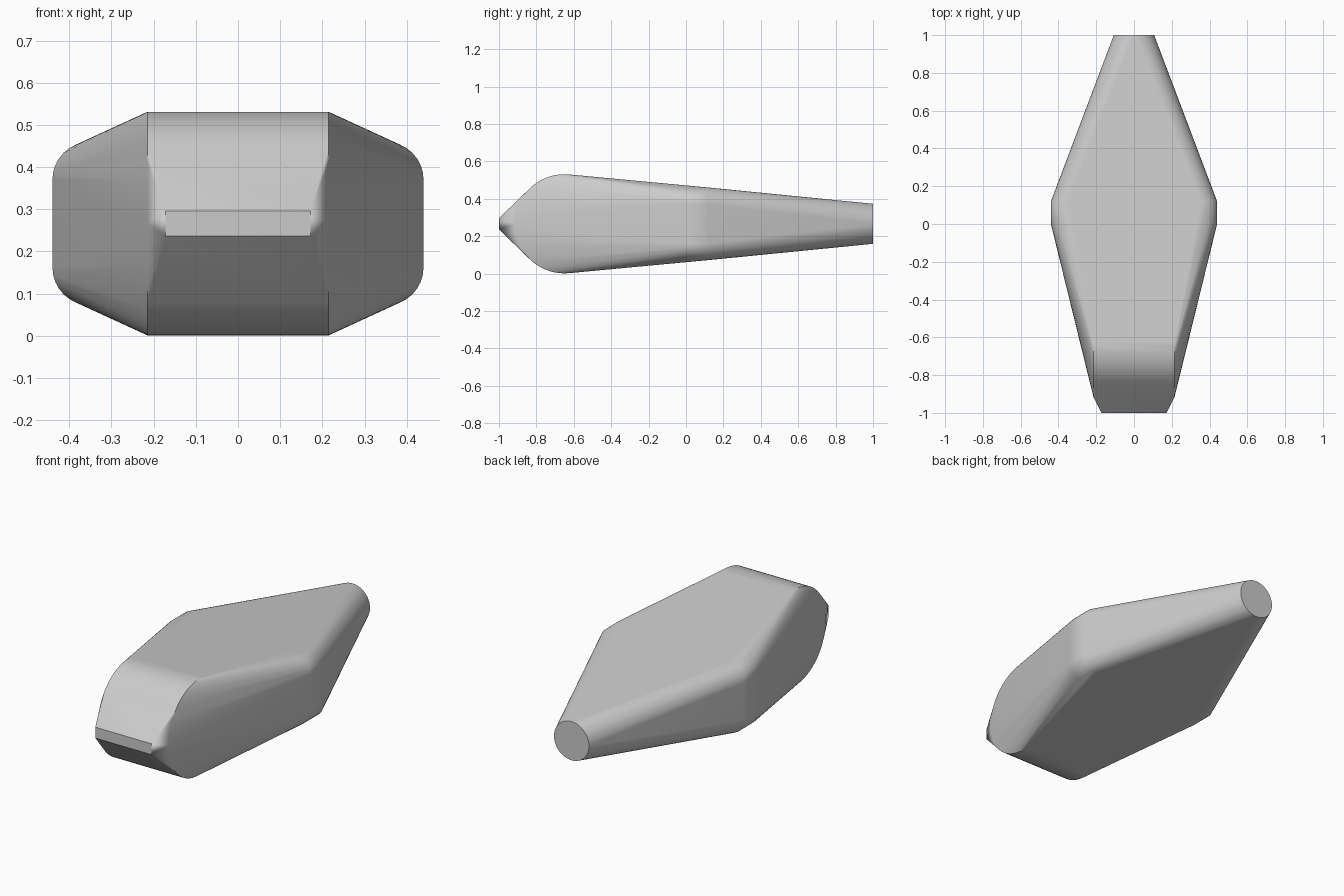
import bpy, bmesh, math

cube = bpy.data.objects.get("Cube")
if cube:
    bpy.data.objects.remove(cube, do_unlink=True)

MID_Z = 0.266


def circle(radius, count):
    """Points of a circle as (a, b) pairs."""
    for i in range(count):
        t = 2 * math.pi * i / count
        yield radius * math.cos(t), radius * math.sin(t)


points = []

# Round tail end
points += [(a, 1.0, MID_Z + b) for a, b in circle(0.107, 48)]

for side in (-1, 1):
    # Thick front roller lying across the body
    points += [(side * 0.215, -0.65 + a, MID_Z + b) for a, b in circle(0.265, 64)]
    # Narrow nose edge
    points += [(side * 0.172, -1.0, MID_Z + dz) for dz in (-0.03, 0.03)]
    # Rounded side shoulders, each a short rod along the body
    for up in (-1, 1):
        points += [(side * 0.35 + a, y, MID_Z + up * 0.104 + b)
                   for y in (0.0, 0.12) for a, b in circle(0.09, 32)]

# Wrap one tight skin around all the parts
bm = bmesh.new()
for p in points:
    bm.verts.new(p)
bmesh.ops.convex_hull(bm, input=bm.verts[:])
loose = [v for v in bm.verts if not v.link_faces]
bmesh.ops.delete(bm, geom=loose, context="VERTS")
bmesh.ops.dissolve_limit(bm, angle_limit=math.radians(0.5),
                         verts=bm.verts[:], edges=bm.edges[:])
bmesh.ops.recalc_face_normals(bm, faces=bm.faces[:])

mesh = bpy.data.meshes.new("tapered_body")
bm.to_mesh(mesh)
bm.free()
body = bpy.data.objects.new("tapered_body", mesh)
bpy.context.collection.objects.link(body)

# Plain grey finish
grey = bpy.data.materials.new("plain_grey")
grey.use_nodes = True
colour = (0.6, 0.6, 0.6, 1.0)
grey.diffuse_color = colour
grey.node_tree.nodes["Principled BSDF"].inputs["Base Color"].default_value = colour
mesh.materials.append(grey)

# Smooth curves, crisp edges, flat large faces
bpy.context.view_layer.objects.active = body
body.select_set(True)
bpy.ops.object.shade_smooth_by_angle(angle=math.radians(25))
weighted = body.modifiers.new("flat_faces", "WEIGHTED_NORMAL")
weighted.keep_sharp = True
